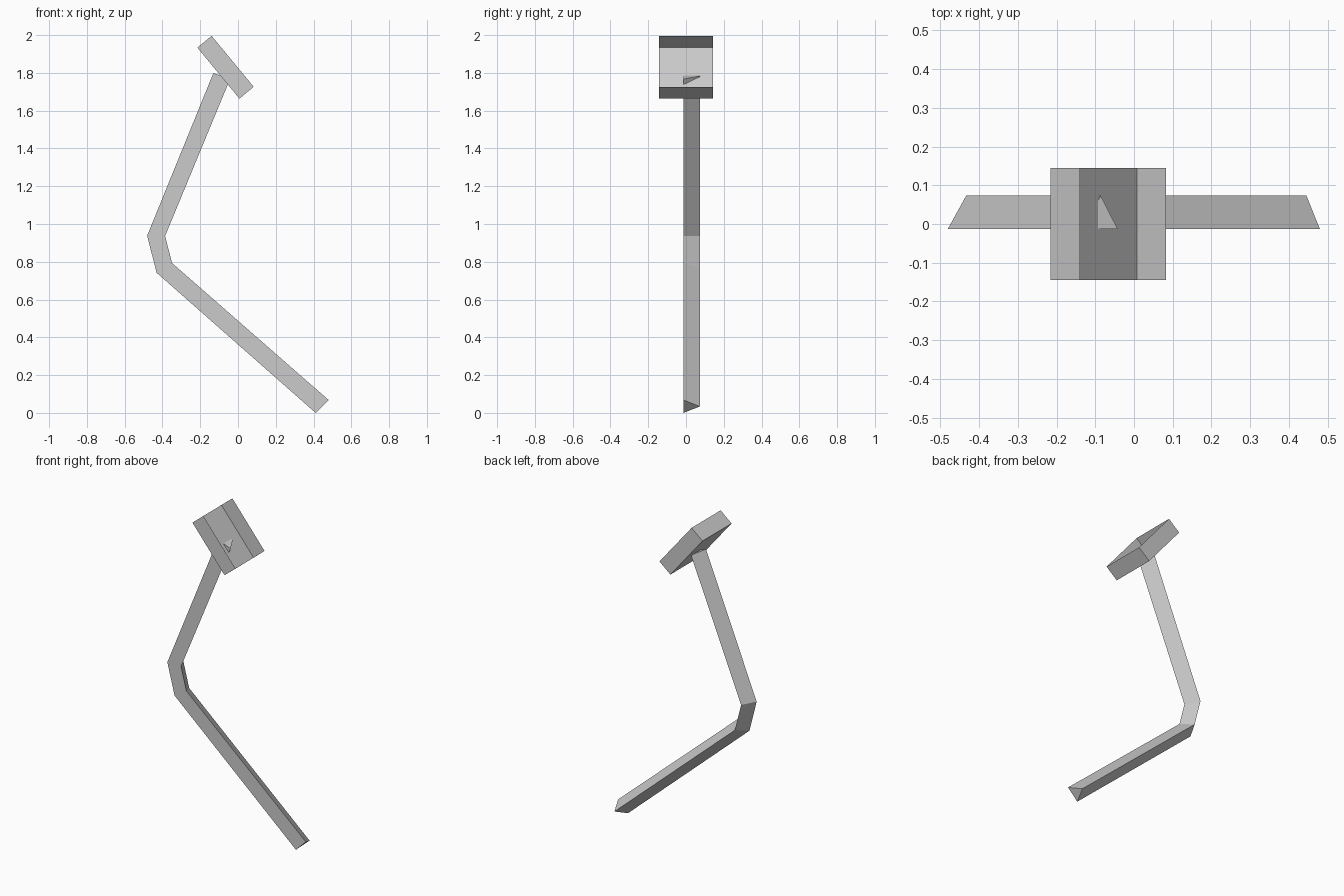
import bpy
import bmesh
from math import radians
from mathutils import Matrix

default_cube = bpy.data.objects.get("Cube")
if default_cube:
    bpy.data.objects.remove(default_cube, do_unlink=True)

# Single plain grey
grey = bpy.data.materials.new("grey")
colour = (0.6, 0.6, 0.6, 1)
grey.diffuse_color = colour
grey.use_nodes = True
grey.node_tree.nodes["Principled BSDF"].inputs["Base Color"].default_value = colour


def make_object(name, bm):
    bmesh.ops.recalc_face_normals(bm, faces=bm.faces)
    mesh = bpy.data.meshes.new(name)
    bm.to_mesh(mesh)
    bm.free()
    mesh.materials.append(grey)
    obj = bpy.data.objects.new(name, mesh)
    bpy.context.collection.objects.link(obj)
    return obj


# Bent arm: triangular bar, flat at the front with a ridge along the back
FRONT_Y, RIDGE_Y = -0.013, 0.073
stations = [  # outer (x, z), inner (x, z)
    ((0.411, 0.0), (0.48, 0.068)),
    ((-0.431, 0.742), (-0.349, 0.793)),
    ((-0.481, 0.938), (-0.386, 0.936)),
    ((-0.13, 1.80), (-0.042, 1.767)),
]
bm = bmesh.new()
rings = []
for (ax, az), (bx, bz) in stations:
    corners = [(ax, FRONT_Y, az), (bx, FRONT_Y, bz),
               ((ax + bx) / 2, RIDGE_Y, (az + bz) / 2)]
    rings.append([bm.verts.new(c) for c in corners])
for low, high in zip(rings, rings[1:]):
    for i in range(3):
        j = (i + 1) % 3
        bm.faces.new((low[i], low[j], high[j], high[i]))
bm.faces.new(rings[0])
bm.faces.new(rings[-1])
make_object("bent_arm", bm)

# Head: tilted thin-walled tray, open on its upper face
bm = bmesh.new()
bmesh.ops.create_cube(bm, size=1, matrix=Matrix.Diagonal((0.35, 0.288, 0.098, 1)))
bm.normal_update()
lid = [f for f in bm.faces if f.normal.z > 0.9]
bmesh.ops.delete(bm, geom=lid, context='FACES')
head = make_object("head_tray", bm)
head.location = (-0.066, 0, 1.83)
head.rotation_euler.y = radians(50.5)
